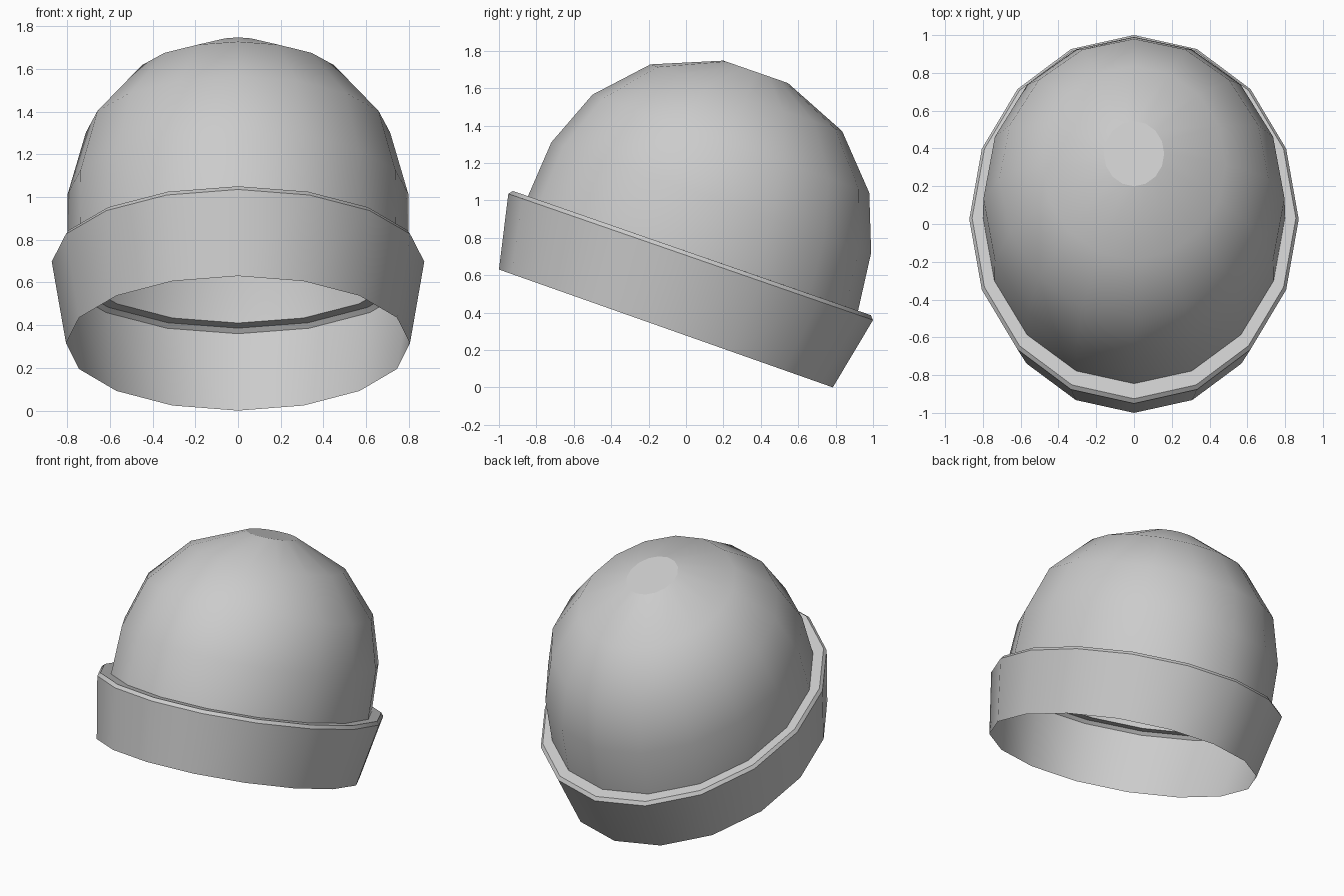
import bpy
import bmesh
import math
from mathutils import Vector

SIDES = 16

old = bpy.data.objects.get("Cube")
if old:
    bpy.data.objects.remove(old, do_unlink=True)

wool = bpy.data.materials.new("grey_wool")
wool.use_nodes = True
grey = (0.6, 0.6, 0.6, 1)
wool.diffuse_color = grey
wool.node_tree.nodes["Principled BSDF"].inputs["Base Color"].default_value = grey


def add_ring(bm, front, back, half_width):
    """Tilted ellipse through a front and a back point, given as (y, z)."""
    a, b = Vector((0, *front)), Vector((0, *back))
    centre, axis = (a + b) / 2, (a - b) / 2
    side = Vector((half_width, 0, 0))
    angles = [math.tau * i / SIDES for i in range(SIDES)]
    return [bm.verts.new(centre + axis * math.cos(t) + side * math.sin(t)) for t in angles]


def loft(name, sections, capped=False):
    """Thin shell skinned through the rings, listed from bottom to top."""
    bm = bmesh.new()
    rings = [add_ring(bm, *s) for s in sections]
    for low, high in zip(rings, rings[1:]):
        for i in range(SIDES):
            j = (i + 1) % SIDES
            bm.faces.new((low[i], low[j], high[j], high[i]))
    if capped:
        bm.faces.new(rings[-1])
    mesh = bpy.data.meshes.new(name)
    bm.to_mesh(mesh)
    bm.free()
    mesh.materials.append(wool)
    obj = bpy.data.objects.new(name, mesh)
    bpy.context.collection.objects.link(obj)
    bpy.ops.object.select_all(action="DESELECT")
    obj.select_set(True)
    bpy.context.view_layer.objects.active = obj
    bpy.ops.object.shade_smooth_by_angle(angle=math.radians(32))
    if capped:
        mesh.polygons[-1].use_smooth = False
    return obj


# Folded cuff: flared wall, small bevel, lip turning in to the crown
lip_inner = ((-0.845, 1.022), (0.92, 0.41), 0.8)
loft("cuff", [
    ((-1.0, 0.63), (0.785, 0.0), 0.805),
    ((-0.95, 1.035), (1.0, 0.36), 0.872),
    ((-0.925, 1.05), (0.988, 0.386), 0.857),
    lip_inner,
])

# Domed crown, open below, closed by a flat disc
loft("crown", [
    lip_inner,
    ((-0.72, 1.31), (0.99, 0.72), 0.797),
    ((-0.5, 1.565), (0.98, 1.04), 0.712),
    ((-0.19, 1.727), (0.835, 1.37), 0.487),
    ((0.2, 1.747), (0.545, 1.627), 0.16),
], capped=True)
